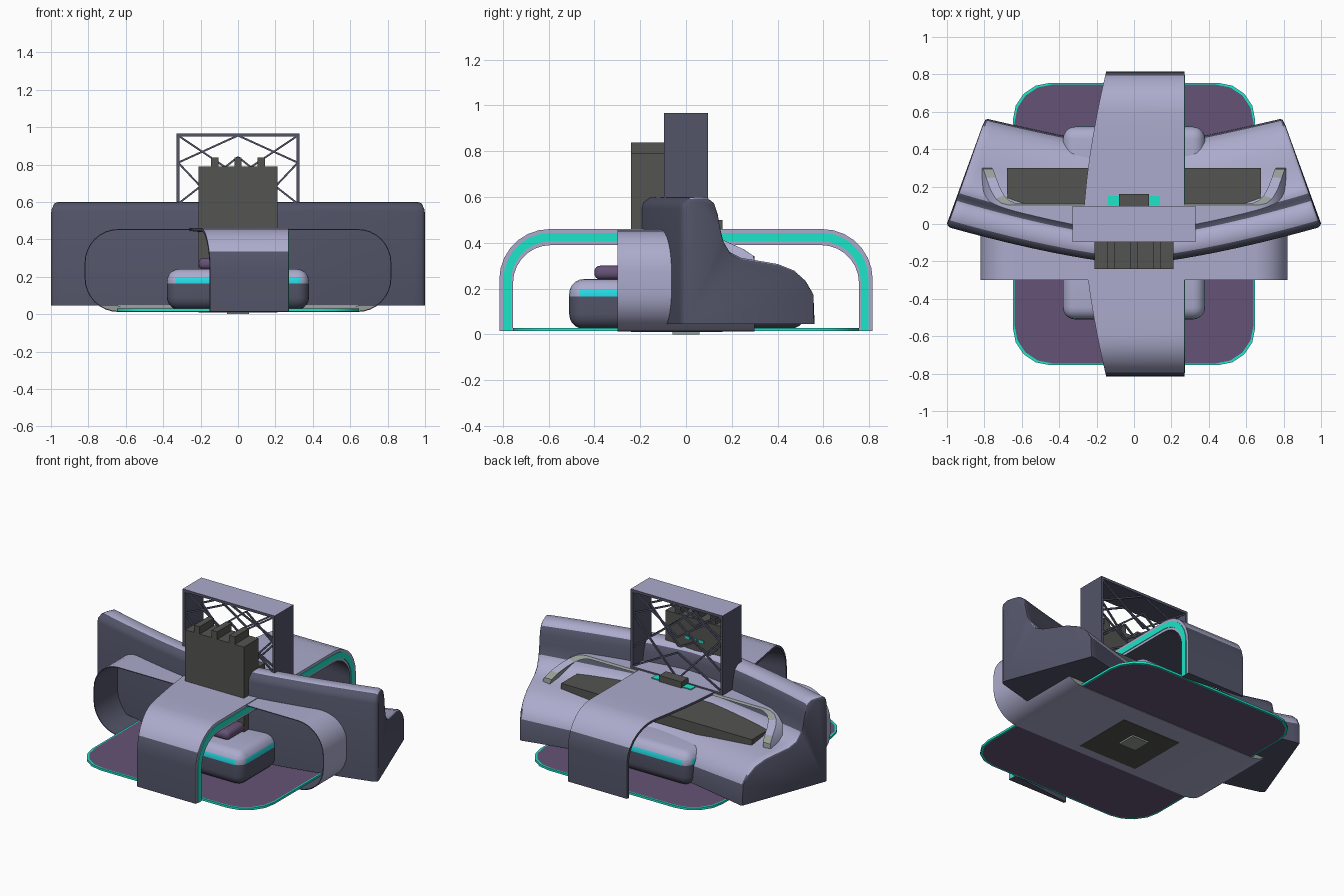
import bpy, bmesh, math
from mathutils import Vector

if "Cube" in bpy.data.objects:
    bpy.data.objects.remove(bpy.data.objects["Cube"])

# ---------- materials ----------
COLORS = {
    "lavender": (0.41, 0.41, 0.61), "slate": (0.085, 0.09, 0.14),
    "purple": (0.13, 0.085, 0.18), "teal": (0.012, 0.78, 0.58),
    "cyan": (0.02, 0.76, 0.84), "charcoal": (0.088, 0.088, 0.082),
    "sage": (0.30, 0.34, 0.31),
}
NAMES = list(COLORS)
MATS = []
for n, c in COLORS.items():
    m = bpy.data.materials.new(n)
    m.diffuse_color = (*c, 1)
    m.use_nodes = True
    m.node_tree.nodes["Principled BSDF"].inputs["Base Color"].default_value = m.diffuse_color
    MATS.append(m)
IDX = {n: i for i, n in enumerate(NAMES)}


def finish(name, bm, rule, angle=35):
    """Turn a bmesh into an object; rule(face) gives the colour name."""
    bmesh.ops.recalc_face_normals(bm, faces=bm.faces[:])
    bm.normal_update()
    for f in bm.faces:
        f.material_index = IDX[rule(f) if callable(rule) else rule]
        f.smooth = True
    me = bpy.data.meshes.new(name)
    bm.to_mesh(me)
    bm.free()
    me.set_sharp_from_angle(angle=math.radians(angle))
    for m in MATS:
        me.materials.append(m)
    ob = bpy.data.objects.new(name, me)
    bpy.context.collection.objects.link(ob)
    return ob


def up_rule(f):
    return "lavender" if f.normal.z > 0.5 else "slate"


def add_box(bm, x0, x1, y0, y1, z0, z1):
    vs = bmesh.ops.create_cube(bm, size=1)["verts"]
    for v in vs:
        v.co = Vector(((x0 + x1) / 2 + v.co.x * (x1 - x0),
                       (y0 + y1) / 2 + v.co.y * (y1 - y0),
                       (z0 + z1) / 2 + v.co.z * (z1 - z0)))


def box(name, rule, *boxes):
    bm = bmesh.new()
    for b in boxes:
        add_box(bm, *b)
    return finish(name, bm, rule)


def round_rect(a0, a1, b0, b1, r, seg):
    """Counter-clockwise rounded rectangle, starting at the lower right corner."""
    pts = []
    for ca, cb, start in ((a1 - r, b0 + r, -90), (a1 - r, b1 - r, 0),
                          (a0 + r, b1 - r, 90), (a0 + r, b0 + r, 180)):
        for i in range(seg + 1):
            t = math.radians(start + 90 * i / seg)
            pts.append((ca + r * math.cos(t), cb + r * math.sin(t)))
    return pts


def skin(bm, loops, closed):
    """Bridge equal-length vertex loops with quads."""
    n = len(loops[0])
    for a, b in zip(loops, loops[1:]):
        for i in range(n if closed else n - 1):
            j = (i + 1) % n
            bm.faces.new((a[i], a[j], b[j], b[i]))


# ---------- floor mat with a glowing border ----------
bm = bmesh.new()
loops = [[bm.verts.new((x, y, z)) for x, y in round_rect(-w, w, -d, d, 0.2, 4)]
         for w, d, z in ((0.638, 0.745, 0.015), (0.648, 0.755, 0.015),
                         (0.648, 0.755, 0.029), (0.638, 0.745, 0.029))]
skin(bm, loops, True)
bm.faces.new(loops[0])
bm.faces.new(loops[-1])
finish("floor_mat", bm, lambda f: "purple" if len(f.verts) > 4 else "teal")


# ---------- long arch running front to back ----------
def arch_path(half, top, r, seg=7):
    pts = round_rect(-half, half, -1, top, r, seg)[seg + 1:3 * (seg + 1)]
    return [(half, 0.015)] + pts + [(-half, 0.015)]


def arch_left(y):
    return -0.27 + 0.12 * (abs(y) / 0.81) ** 1.6


def with_mids(path):
    """Subdivide the flat top so the curved left edge follows smoothly."""
    h = len(path) // 2
    (ya, z), (yb, _) = path[h - 1], path[h]
    mids = [(ya + (yb - ya) * i / 10, z) for i in range(1, 10)]
    return path[:h] + mids + path[h:]


# the section thins out towards its curved left edge
outer = with_mids(arch_path(0.815, 0.46, 0.22))
inner = with_mids(arch_path(0.755, 0.39, 0.165))
thin = with_mids(arch_path(0.80, 0.445, 0.205))
bm = bmesh.new()
rows = [[bm.verts.new((arch_left(y) if left else 0.27, y, z)) for y, z in p]
        for p, left in ((outer, 1), (outer, 0), (inner, 0), (thin, 1))]
skin(bm, rows + [rows[0]], False)
for k in (0, -1):
    bm.faces.new([r[k] for r in rows])
finish("long_arch", bm, lambda f: "lavender" if f.normal.x > 0.9 else up_rule(f))

# light strip on the arch's right edge
bm = bmesh.new()
rows = [[bm.verts.new((x, y, z)) for y, z in with_mids(arch_path(h, t, r))]
        for h, t, r, x in ((0.797, 0.443, 0.203, 0.266), (0.797, 0.443, 0.203, 0.274),
                           (0.763, 0.406, 0.17, 0.274), (0.763, 0.406, 0.17, 0.266))]
skin(bm, rows + [rows[0]], False)
finish("arch_light_strip", bm, "teal")


# ---------- wide ring running left to right ----------
def ring_back(z):
    t = min(1, max(0, (z - 0.33) / 0.13))
    return 0.3 - 0.2 * t * t * (3 - 2 * t)


# thin shell at the front, thicker pale rim at the back
shell = round_rect(-0.82, 0.82, 0.012, 0.455, 0.18, 8)
lining = round_rect(-0.815, 0.815, 0.017, 0.45, 0.175, 8)
rim = round_rect(-0.765, 0.765, 0.04, 0.443, 0.16, 8)
bm = bmesh.new()
loops = []
for p, ys in ((shell, (-0.3, 0.05, None)), (rim, (None, 0.05)), (lining, (0.05, -0.3))):
    for y in ys:
        loops.append([bm.verts.new((x, ring_back(z) if y is None else y, z)) for x, z in p])
skin(bm, loops + [loops[0]], True)


def ring_rule(f):
    c = f.calc_center_median()
    outside = f.normal.x * c.x + f.normal.z * (c.z - 0.23) > 0
    if c.y > 0.04 and (not outside or abs(f.normal.y) > 0.5):
        return "sage"
    return "lavender" if outside and abs(f.normal.y) < 0.9 else "slate"


finish("wide_ring", bm, ring_rule)

# ---------- curved bench: one profile fanned along a bow ----------
PROFILE = [(0, 0.045), (0, 0.55), (0.008, 0.576), (0.035, 0.597), (0.07, 0.6), (0.11, 0.598),
           (0.14, 0.575), (0.155, 0.53), (0.165, 0.47), (0.18, 0.41), (0.21, 0.36),
           (0.26, 0.335), (0.34, 0.322), (0.42, 0.308), (0.49, 0.28), (0.54, 0.235),
           (0.572, 0.18), (0.58, 0.045)]
bm = bmesh.new()
loops = []
N = 48
stations = [(-1 + 2 * i / N) * 0.982 for i in range(N + 1)]
for s in [-1, -0.995] + stations + [0.995, 1]:
    shrink = {1: 0.018, 0.995: 0.006}.get(abs(s), 0)  # softened end edges
    bow = -0.215 + 0.2 * abs(s) ** 1.4
    dip = 0.035 * math.cos(s * math.pi / 2)
    loop = []
    for t, z in PROFILE:
        zz = z - dip if t > 0.17 and z > 0.1 else z
        if z > 0.1:
            zz -= shrink
        tt = min(max(t, shrink), 0.58 - shrink)
        if t > 0.2:
            tt *= 1 + 0.08 * (1 - s * s)
        loop.append(bm.verts.new((s * (1 - 0.35 * t), bow + tt, zz)))
    loops.append(loop)
skin(bm, loops, True)
bm.faces.new(loops[0])
bm.faces.new(loops[-1])
bmesh.ops.remove_doubles(bm, verts=bm.verts[:], dist=0.0005)
finish("curved_bench", bm, lambda f: "slate" if f.normal.y < -0.4 else up_rule(f), 45)

# dark counter resting on the bench seat
box("seat_counter", "charcoal", (-0.68, 0.68, 0.02, 0.3, 0.27, 0.342))


# ---------- poufs with a light band ----------
def pouf(name, y0, y1):
    bm = bmesh.new()
    add_box(bm, -0.38, 0.38, y0, y1, 0.024, 0.242)
    bmesh.ops.bevel(bm, geom=bm.edges[:], offset=0.065, segments=5,
                    profile=0.5, affect='EDGES')
    for z in (0.165, 0.2):
        bmesh.ops.bisect_plane(bm, geom=bm.verts[:] + bm.edges[:] + bm.faces[:],
                               plane_co=(0, 0, z), plane_no=(0, 0, 1))

    def rule(f):
        z = f.calc_center_median().z
        if z > 0.2:
            return "lavender"
        flat = max(abs(f.normal.x), abs(f.normal.y)) > 0.96
        if z > 0.165:
            return "cyan" if flat else "lavender"
        return "slate"
    finish(name, bm, rule)


pouf("front_pouf", -0.51, -0.12)
pouf("back_pouf", 0.12, 0.52)

# cushion on the front pouf
bm = bmesh.new()
add_box(bm, -0.21, 0.21, -0.4, -0.2, 0.24, 0.3)
bmesh.ops.bevel(bm, geom=bm.edges[:], offset=0.025, segments=4, profile=0.5, affect='EDGES')
finish("cushion", bm, "purple")

# ---------- equipment column with ridges ----------
box("equipment_column", "charcoal", (-0.21, 0.21, -0.24, -0.09, 0.011, 0.79),
    *[(x - 0.02, x + 0.02, -0.24, -0.095, 0.78, 0.838) for x in (-0.125, 0, 0.125)])
box("column_base", "charcoal", (-0.21, 0.21, -0.2, 0.16, 0.01, 0.05))
box("column_lights", "teal",
    *[(x - 0.015, x + 0.015, -0.091, -0.085, 0.65, 0.665) for x in (-0.05, 0, 0.05)])
box("base_foot", "sage", (-0.06, 0.06, -0.06, 0.06, 0, 0.02))

# small console behind the frame
box("console", "charcoal", (-0.08, 0.08, 0.09, 0.16, 0.455, 0.5))
box("console_lights", "teal",
    *[(s * 0.11 - 0.03, s * 0.11 + 0.03, 0.1, 0.15, 0.458, 0.466) for s in (-1, 1)])

# ---------- truss frame ----------
box("truss_frame", up_rule,
    (-0.328, 0.328, -0.095, 0.095, 0.95, 0.967), (-0.328, 0.328, -0.095, 0.095, 0.455, 0.47),
    (-0.328, -0.313, -0.095, 0.095, 0.47, 0.95), (0.313, 0.328, -0.095, 0.095, 0.47, 0.95))

bm = bmesh.new()
STRUTS = [((0, 0.955), (0.32, 0.81)), ((0.32, 0.955), (0, 0.74)), ((0.32, 0.59), (0, 0.84)),
          ((0.32, 0.81), (0, 0.47)), ((0.32, 0.47), (0, 0.64))]
for y in (-0.085, 0.085):
    for side in (-1, 1):
        for (xa, za), (xb, zb) in STRUTS:
            a, b = Vector((side * xa, y, za)), Vector((side * xb, y, zb))
            d = b - a
            rot = d.to_track_quat('Z', 'Y').to_matrix()
            for v in bmesh.ops.create_cube(bm, size=1)["verts"]:
                v.co = (a + b) / 2 + rot @ Vector((v.co.x * 0.01, v.co.y * 0.01, v.co.z * d.length))
finish("truss_struts", bm, "slate")
